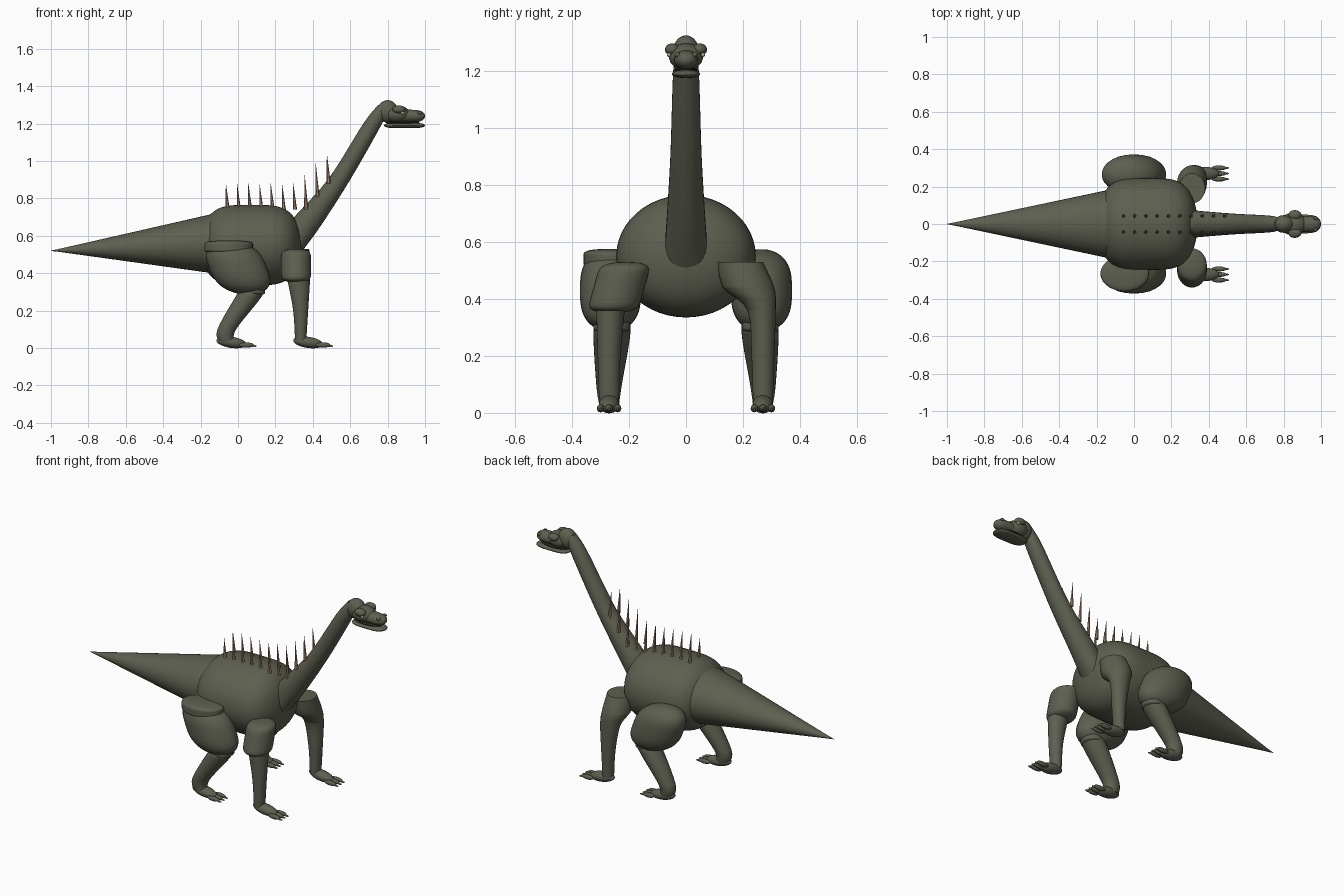
import bpy
import bmesh
from math import sin, cos, pi, radians, sqrt
from mathutils import Vector

default_cube = bpy.data.objects.get("Cube")
if default_cube:
    bpy.data.objects.remove(default_cube, do_unlink=True)


def material(name, red, green, blue):
    mat = bpy.data.materials.new(name)
    mat.use_nodes = True
    mat.diffuse_color = (red, green, blue, 1)
    shader = mat.node_tree.nodes["Principled BSDF"]
    shader.inputs["Base Color"].default_value = mat.diffuse_color
    return mat


skin = material("olive_skin", .11, .115, .08)
horn = material("tan_horn", .36, .23, .14)
dark = material("dark_mouth", .02, .02, .015)
pale = material("pale_eye", .5, .45, .3)


def skin_rings(name, rings, axis, mat, sides):
    """Join elliptical rings, each (center, first radius, second radius), across an axis."""
    first = Vector((0, 1, 0)) if axis == "x" else Vector((1, 0, 0))
    second = Vector((0, 0, 1)) if axis == "x" else Vector((0, 1, 0))
    bm = bmesh.new()
    loops = []
    for center, radius_a, radius_b in rings:
        angles = [2 * pi * i / sides for i in range(sides)]
        loops.append([bm.verts.new(center + first * (radius_a * cos(angle))
                                   + second * (radius_b * sin(angle))) for angle in angles])
    for low, high in zip(loops, loops[1:]):
        for i in range(sides):
            bm.faces.new((low[i - 1], low[i], high[i], high[i - 1]))
    bm.faces.new(loops[0])
    bm.faces.new(loops[-1])
    bmesh.ops.recalc_face_normals(bm, faces=bm.faces)
    mesh = bpy.data.meshes.new(name)
    bm.to_mesh(mesh)
    bm.free()
    mesh.materials.append(mat)
    mesh.shade_smooth()
    mesh.set_sharp_from_angle(angle=radians(40))
    bpy.context.collection.objects.link(bpy.data.objects.new(name, mesh))


def blob(name, center, size, axis="x", power=2, lean=(0, 0, 0), mat=skin, sides=28):
    """Ellipsoid whose ends get blunter with power and whose axis can lean."""
    center, size, lean = Vector(center), Vector(size), Vector(lean)
    direction = Vector((size.x, 0, 0)) if axis == "x" else Vector((0, 0, size.z))
    radius_a, radius_b = (size.y, size.z) if axis == "x" else (size.x, size.y)
    rings = []
    for i in range(1, sides):
        along = -cos(pi * i / sides)
        swell = sqrt(1 - abs(along) ** power)
        rings.append((center + (direction + lean) * along, radius_a * swell, radius_b * swell))
    skin_rings(name, rings, axis, mat, sides)


def limb(name, rings, side=1, steps=5):
    """Smooth upright tube through rings given as (x, y, z, radius x, radius y)."""
    points = [Vector(ring) for ring in rings]
    points = [points[0]] + points + [points[-1]]
    path = []
    for a, b, c, d in zip(points, points[1:], points[2:], points[3:]):
        for step in range(steps + 1):
            t = step / steps
            bend = (c - a) * (t * (1 - t) ** 2) / 2 - (d - b) * (t * t * (1 - t)) / 2
            path.append(b.lerp(c, t * t * (3 - 2 * t)) + bend)
    skin_rings(name, [(Vector((x, y * side, z)), radius_x, radius_y)
                      for x, y, z, radius_x, radius_y in path], "z", skin, 28)


def cone(name, base, tip, radius, mat):
    skin_rings(name, [(base, radius, radius), (tip, radius / 30, radius / 30)], "z", mat, 6)


# Tail and torso
tail_rings = []
for step in range(1, 21):
    t = step / 20
    tail_rings.append((Vector((.9 * t - 1, 0, .52 + .04 * t)), .19 * t, .165 * t))
tail_rings.insert(0, (Vector((-1, 0, .52)), .001, .001))
skin_rings("tail", tail_rings, "x", skin, 40)
blob("torso", (.07, 0, .55), (.27, .245, .215), power=4, sides=48)

# Neck
limb("neck", [(.27, 0, .5, .06, .08), (.35, 0, .65, .09, .07), (.54, 0, .9, .06, .055),
              (.72, 0, 1.2, .05, .045), (.78, 0, 1.3, .03, .03)])

# Head, jaw and mouth
blob("cranium", (.8, 0, 1.265), (.055, .047, .06))
blob("face", (.85, 0, 1.25), (.07, .06, .047))
blob("snout", (.9, 0, 1.24), (.1, .042, .034), power=4)
blob("lower_jaw", (.89, 0, 1.19), (.11, .05, .015), power=4)
blob("mouth_lining", (.88, 0, 1.205), (.09, .04, .01), mat=dark)


def foot(name, x, y):
    blob(name, (x + .04, y, .03), (.08, .036, .03), lean=(0, 0, -.01))
    for i in (-1, 0, 1):
        toe_y = y + i * .03
        blob(f"{name}_toe_{i + 2}", (x + .12, toe_y, .016), (.04, .013, .014), sides=16)
        blob(f"{name}_claw_{i + 2}", (x + .16, toe_y, .01), (.015, .005, .006), mat=horn, sides=8)


front_leg = [(.31, .19, .53, .07, .08), (.31, .22, .44, .08, .09), (.325, .265, .36, .06, .05),
             (.335, .27, .2, .04, .04), (.335, .27, .04, .03, .035)]
shin = [(.07, .26, .32, .05, .05), (.06, .26, .28, .07, .065),
        (-.06, .27, .1, .05, .045), (-.06, .27, .03, .04, .035)]

for side, label in ((1, "left"), (-1, "right")):
    # Facial features
    blob(label + "_brow", (.86, side * .048, 1.275), (.035, .026, .022))
    blob(label + "_eye", (.88, side * .06, 1.257), (.01, .007, .008), mat=pale, sides=12)
    blob(label + "_nostril", (.97, side * .03, 1.257), (.012, .01, .01), sides=12)

    # Spikes along the back, then climbing the neck
    for i in range(10):
        climb = max(i - 7, 0)
        height = .14 if i < 7 else .2 - climb * .02
        base = Vector((.06 * i - .055, side * .043, .74 + climb * .07))
        cone(f"{label}_spike_{i + 1}", base, base + Vector((-.01, 0, height)), .011, horn)

    # Front legs: one smooth limb on the left, a cuffed upper arm on the right
    if side > 0:
        limb("left_front_leg", front_leg)
    else:
        blob("right_upper_arm", (.31, -.235, .44), (.08, .09, .09), "z", 8, (0, .025, 0))
        limb("right_forearm", front_leg[2:], side)
    foot(label + "_front_foot", .335, side * .27)

    # Hind legs
    blob(label + "_thigh", (0, side * .265, .43), (.155, .107, .145), "z", 3, (-.055, 0, 0))
    blob(label + "_knee_cuff", (.085, side * .26, .305), (.06, .065, .025), "z", 4)
    limb(label + "_shin", shin, side)
    foot(label + "_hind_foot", -.075, side * .27)

# Skin fold over the top of the right thigh
blob("right_thigh_fold", (-.05, -.265, .54), (.13, .095, .036), "z", 6)
